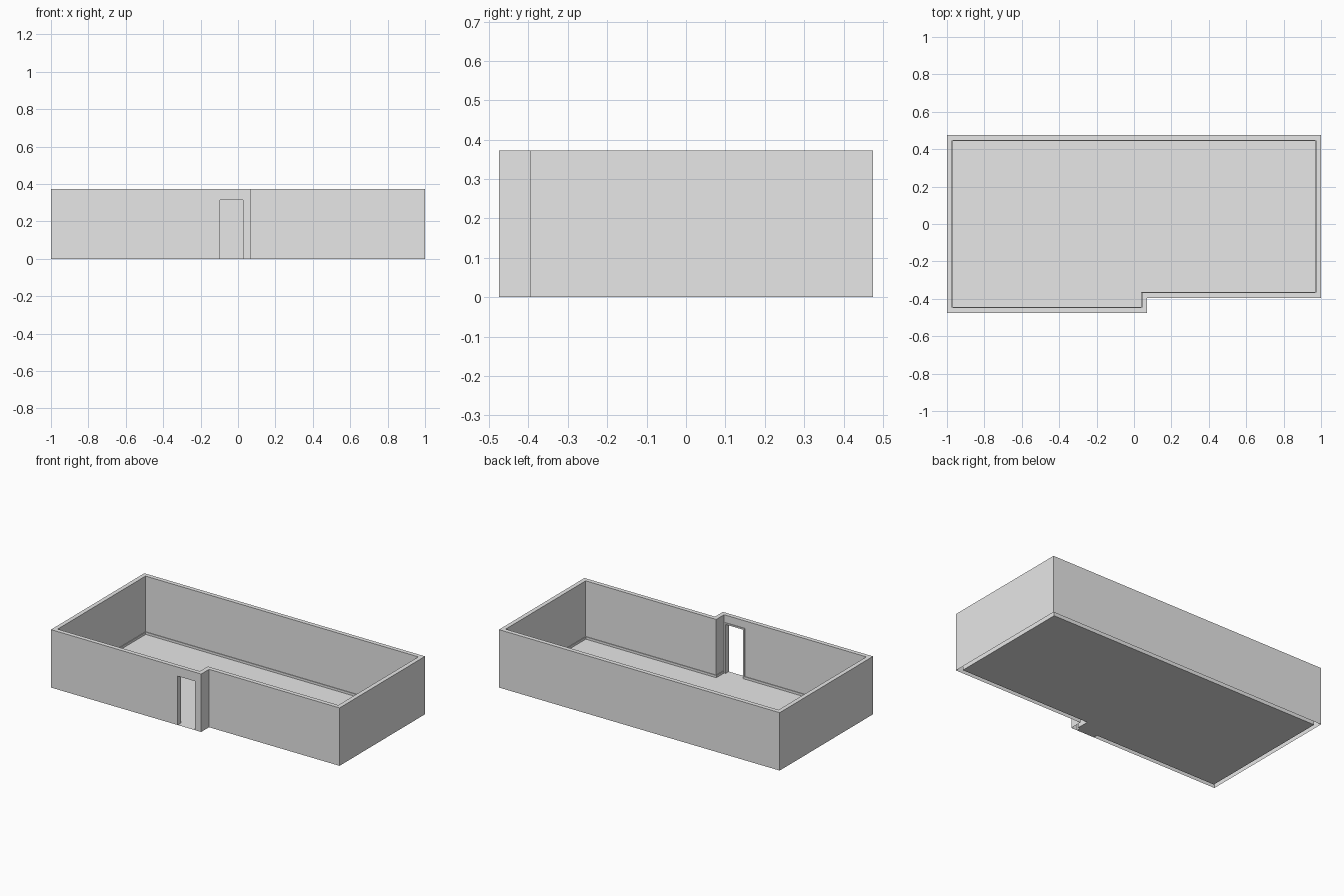
import bpy, bmesh
from mathutils import Vector

if "Cube" in bpy.data.objects:
    bpy.data.objects.remove(bpy.data.objects["Cube"], do_unlink=True)

HEIGHT, WALL = 0.373, 0.028
DOOR_L, DOOR_R, DOOR_H = -0.097, 0.028, 0.315
TRIM_H, TRIM_D, CASING = 0.015, 0.004, 0.01

# Outer footprint, counter-clockwise from the front door wall
outer = [Vector(p) for p in [(-1, -0.475), (0.07, -0.475), (0.07, -0.395),
                             (1, -0.395), (1, 0.475), (-1, 0.475)]]

grey = bpy.data.materials.new("plain_grey")
grey.use_nodes = True
colour = (0.8, 0.8, 0.8, 1)
grey.diffuse_color = colour
grey.node_tree.nodes["Principled BSDF"].inputs["Base Color"].default_value = colour


def inset(points, d):
    """Move every edge of a square-cornered outline inwards by d."""
    result = []
    for i, p in enumerate(points):
        a = (p - points[i - 1]).normalized()
        b = (points[(i + 1) % len(points)] - p).normalized()
        result.append(p + d * Vector((-a.y - b.y, a.x + b.x)))
    return result


def at(p, z):
    return (p[0], p[1], z)


def face(bm, points):
    return bm.faces.new([bm.verts.new(p) for p in points])


def finish(bm, name, weld=True):
    if weld:
        bmesh.ops.remove_doubles(bm, verts=bm.verts, dist=0.0001)
    mesh = bpy.data.meshes.new(name)
    bm.to_mesh(mesh)
    bm.free()
    mesh.materials.append(grey)
    obj = bpy.data.objects.new(name, mesh)
    bpy.context.collection.objects.link(obj)


inner = inset(outer, WALL)
y_out, y_in = outer[0].y, inner[0].y

# Walls: outer and inner skins, rim on top, open underneath
bm = bmesh.new()
for skin in (outer, inner):
    for i, a in enumerate(skin):
        b = skin[(i + 1) % len(skin)]
        base = [at(a, 0)]
        if i == 0:
            base += [(DOOR_L, a.y, 0), (DOOR_L, a.y, DOOR_H),
                     (DOOR_R, a.y, DOOR_H), (DOOR_R, a.y, 0)]
        loop = base + [at(b, 0), at(b, HEIGHT), at(a, HEIGHT)]
        face(bm, loop if skin is outer else loop[::-1])
for i in range(len(outer)):
    j = (i + 1) % len(outer)
    face(bm, [at(p, HEIGHT) for p in (outer[i], outer[j], inner[j], inner[i])])

# Door reveals: both sides and the head
frame = [(DOOR_L, 0), (DOOR_L, DOOR_H), (DOOR_R, DOOR_H), (DOOR_R, 0)]
for (x0, z0), (x1, z1) in zip(frame, frame[1:]):
    face(bm, [(x0, y_out, z0), (x0, y_in, z0), (x1, y_in, z1), (x1, y_out, z1)])
finish(bm, "walls")

# Floor, running out through the doorway
bm = bmesh.new()
sill = [(DOOR_L, y_in, 0), (DOOR_L, y_out, 0), (DOOR_R, y_out, 0), (DOOR_R, y_in, 0)]
face(bm, [at(inner[0], 0)] + sill + [at(p, 0) for p in inner[1:]])
finish(bm, "floor")

# Skirting around the room, stopping at the door casing
room = inset(inner, TRIM_D)
left, right = DOOR_L - CASING, DOOR_R + CASING


def run(points):
    y = points[0].y
    return [Vector((right, y))] + points[1:] + [points[0], Vector((left, y))]


back, front = run(inner), run(room)
bm = bmesh.new()
for i in range(len(back) - 1):
    face(bm, [at(front[i + 1], 0), at(front[i], 0),
              at(front[i], TRIM_H), at(front[i + 1], TRIM_H)])
    face(bm, [at(front[i + 1], TRIM_H), at(front[i], TRIM_H),
              at(back[i], TRIM_H), at(back[i + 1], TRIM_H)])
finish(bm, "skirting")

# Casing on the room side of the door
bm = bmesh.new()
for x0, x1, z0, z1 in [(left, DOOR_L, 0, DOOR_H + CASING),
                       (DOOR_R, right, 0, DOOR_H + CASING),
                       (DOOR_L, DOOR_R, DOOR_H, DOOR_H + CASING)]:
    cube = bmesh.ops.create_cube(bm, size=1)["verts"]
    bmesh.ops.scale(bm, verts=cube, vec=(x1 - x0, TRIM_D, z1 - z0))
    bmesh.ops.translate(bm, verts=cube,
                        vec=((x0 + x1) / 2, y_in + TRIM_D / 2, (z0 + z1) / 2))
finish(bm, "door_casing", weld=False)
